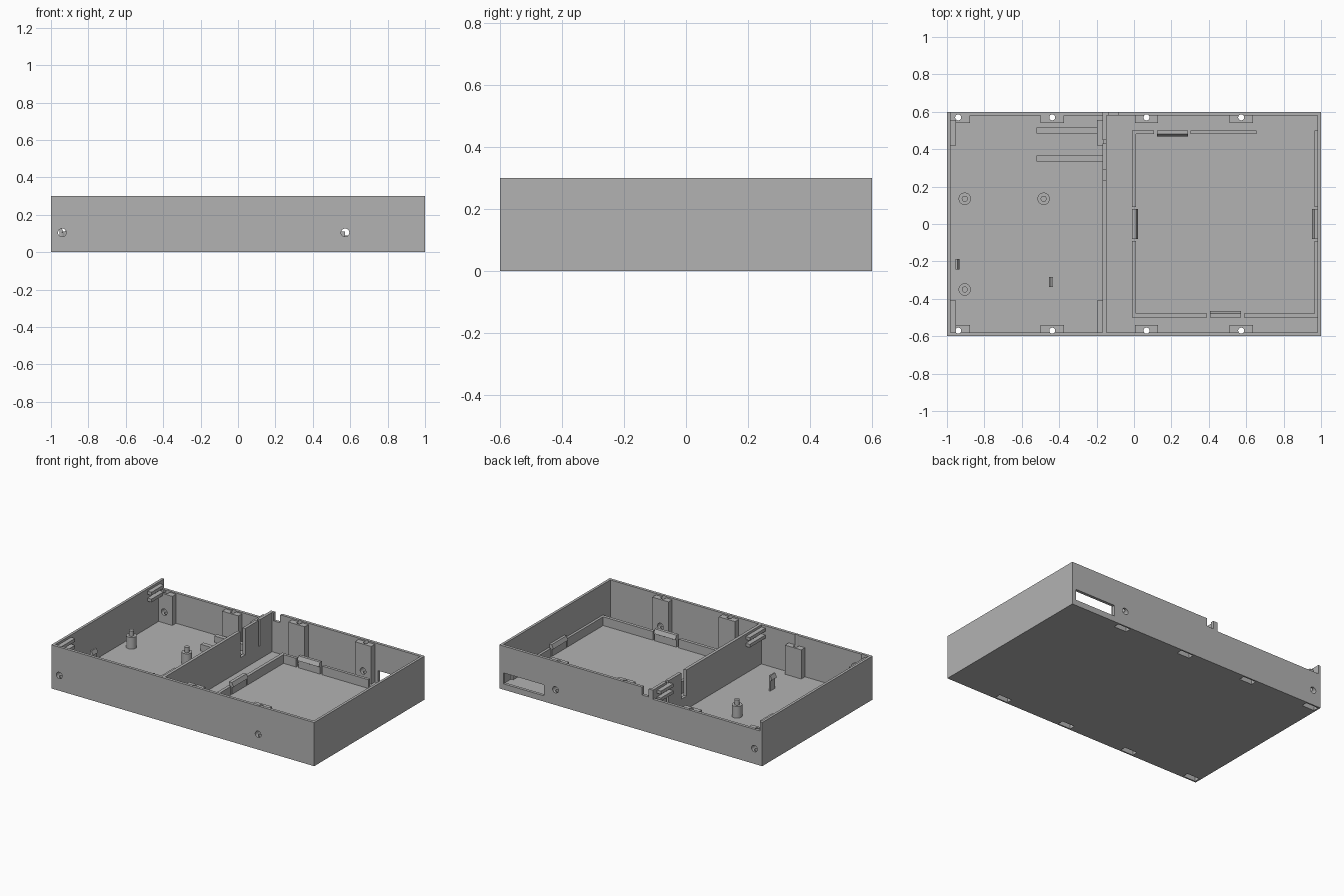
import bpy, bmesh
from math import pi
from mathutils import Matrix, Vector

cube = bpy.data.objects.get("Cube")
if cube:
    bpy.data.objects.remove(cube, do_unlink=True)

grey = bpy.data.materials.new("plain grey")
grey.use_nodes = True
grey.diffuse_color = (0.45, 0.45, 0.45, 1)
grey.node_tree.nodes["Principled BSDF"].inputs["Base Color"].default_value = (0.45, 0.45, 0.45, 1)


def add_box(bm, x0, x1, y0, y1, z0, z1):
    size = Vector((x1 - x0, y1 - y0, z1 - z0))
    mid = Vector((x0 + x1, y0 + y1, z0 + z1)) / 2
    bmesh.ops.create_cube(bm, size=1, matrix=Matrix.Translation(mid) @ Matrix.Diagonal(size).to_4x4())


def add_rod(bm, centre, radius, length, axis="Z"):
    turn = Matrix.Rotation(pi / 2, 4, "X") if axis == "Y" else Matrix()
    bmesh.ops.create_cone(bm, cap_ends=True, segments=24, radius1=radius, radius2=radius,
                          depth=length, matrix=Matrix.Translation(centre) @ turn)


def finish(name, bm):
    bmesh.ops.recalc_face_normals(bm, faces=bm.faces)
    mesh = bpy.data.meshes.new(name)
    bm.to_mesh(mesh)
    bm.free()
    mesh.materials.append(grey)
    obj = bpy.data.objects.new(name, mesh)
    bpy.context.collection.objects.link(obj)
    return obj


def boxes(name, *specs):
    bm = bmesh.new()
    for spec in specs:
        add_box(bm, *spec)
    return finish(name, bm)


def rods(name, *specs):
    bm = bmesh.new()
    for spec in specs:
        add_rod(bm, *spec)
    return finish(name, bm)


def cut(targets, cutter):
    """Subtract the cutter from every target, then discard it."""
    cutter.hide_render = True
    for target in targets:
        mod = target.modifiers.new("cut", "BOOLEAN")
        mod.operation = "DIFFERENCE"
        mod.solver = "EXACT"
        mod.object = cutter
        bpy.context.view_layer.objects.active = target
        bpy.ops.object.modifier_apply(modifier=mod.name)
    bpy.data.objects.remove(cutter, do_unlink=True)


def clip(name, x, y, angle, width, thick, height):
    """Upright snap tab whose hook points along the given angle."""
    bm = bmesh.new()
    profile = [(0, FLOOR - 0.005), (thick, FLOOR - 0.005), (thick, height - 0.035),
               (thick + 0.012, height - 0.028), (thick, height), (0, height)]
    face = bm.faces.new([bm.verts.new((u, -width / 2, z)) for u, z in profile])
    moved = bmesh.ops.extrude_face_region(bm, geom=[face])["geom"]
    bmesh.ops.translate(bm, vec=(0, width, 0), verts=[v for v in moved if isinstance(v, bmesh.types.BMVert)])
    bm.transform(Matrix.Translation((x, y, 0)) @ Matrix.Rotation(angle, 4, "Z"))
    return finish(name, bm)


FLOOR, TOP, LID = 0.03, 0.3, 0.238
DIV0, DIV1 = -0.168, -0.147
COLUMNS = (-0.94, -0.437, 0.067, 0.573)

# Open case with two compartments
case = boxes("case", (-1, 1, -0.6, 0.6, 0, TOP))
cut([case], boxes("hollows", (-0.982, DIV0, -0.58, 0.58, FLOOR, 1),
                  (DIV1, 0.982, -0.58, 0.58, FLOOR, 1)))
# Lowered rear wall, cable notch and rear port
cut([case], boxes("rear_openings", (-0.982, DIV0, 0.56, 0.7, LID, 1),
                  (-0.135, -0.085, 0.56, 0.7, 0.245, 1),
                  (0.66, 0.97, 0.56, 0.7, 0.04, 0.115)))
# Slits through the divider
cut([case], boxes("slits", (-0.2, -0.1, 0.235, 0.29, 0.12, 1),
                  (-0.2, -0.1, 0.43, 0.45, 0.12, 1)))

# Screw columns along both long walls
specs = []
for i, x in enumerate(COLUMNS):
    height = 0.23 if i < 2 else 0.29
    x0 = -0.99 if i == 0 else x - 0.062
    specs += [(x0, x + 0.062, 0.54, 0.59, 0.02, height),
              (x0, x + 0.062, -0.59, -0.54, 0.02, height)]
columns = boxes("screw_columns", *specs)
spots = [(x, y) for x in COLUMNS for y in (-0.57, 0.57)]
cut([case, columns], rods("screw_holes", *[((x, y, 0.2), 0.016, 0.6) for x, y in spots]))
cut([case, columns], boxes("nut_slots", *[(x - 0.048, x + 0.048, y - 0.02, y + 0.02, -0.05, 0.04)
                                          for x, y in spots]))
cut([case, columns], rods("side_holes", *[((x, y, 0.105), 0.022, 0.2, "Y")
                                          for x in (COLUMNS[0], COLUMNS[3]) for y in (-0.57, 0.57)]))

# Paired lid rails in the corners of the small compartment
specs = []
for z in (0.215, 0.262):
    for y0, y1 in ((0.42, 0.555), (-0.585, -0.41)):
        specs += [(-0.99, -0.952, y0, y1, z, z + 0.022), (-0.198, -0.16, y0, y1, z, z + 0.022)]
boxes("lid_rails", *specs)

# Low guide bars
boxes("guide_bars", (-0.52, -0.198, 0.485, 0.515, 0.02, 0.075),
      (-0.52, -0.16, 0.335, 0.365, 0.02, 0.075))

# Rim around the large compartment bay, gapped at each clip
RIM = 0.09
boxes("bay_rim",
      (-0.012, 0.01, -0.5, -0.09, 0.02, RIM), (-0.012, 0.01, 0.09, 0.5, 0.02, RIM),
      (0.965, 0.985, -0.478, -0.09, 0.02, RIM), (0.965, 0.985, 0.09, 0.5, 0.02, RIM),
      (0.01, 0.107, 0.48, 0.5, 0.02, RIM), (0.303, 0.655, 0.48, 0.5, 0.02, RIM),
      (0.01, 0.39, -0.5, -0.478, 0.02, RIM), (0.587, 0.985, -0.5, -0.478, 0.02, RIM))
clip("bay_clip_right", -0.012, 0, 0, 0.16, 0.022, 0.112)
clip("bay_clip_left", 0.983, 0, pi, 0.16, 0.018, 0.112)
clip("bay_clip_back", 0.205, 0.5, -pi / 2, 0.165, 0.02, 0.112)
clip("bay_clip_front", 0.49, -0.5, pi / 2, 0.165, 0.022, 0.112)

# Board standoffs with locating pins, and two board clips
for i, (x, y) in enumerate([(-0.905, 0.135), (-0.483, 0.135), (-0.905, -0.35)]):
    rods("standoff_%d" % (i + 1), ((x, y, 0.065), 0.033, 0.09))
    rods("standoff_pin_%d" % (i + 1), ((x, y, 0.12), 0.016, 0.05))
clip("board_clip_outer", -0.955, -0.215, 0, 0.054, 0.01, 0.135)
clip("board_clip_inner", -0.433, -0.31, pi, 0.054, 0.01, 0.135)

# Smooth the round parts, keeping edges sharp
bpy.ops.object.select_all(action="DESELECT")
for obj in bpy.context.collection.objects:
    if obj.type == "MESH" and grey.name in obj.data.materials:
        obj.select_set(True)
        bpy.context.view_layer.objects.active = obj
bpy.ops.object.shade_smooth_by_angle()
